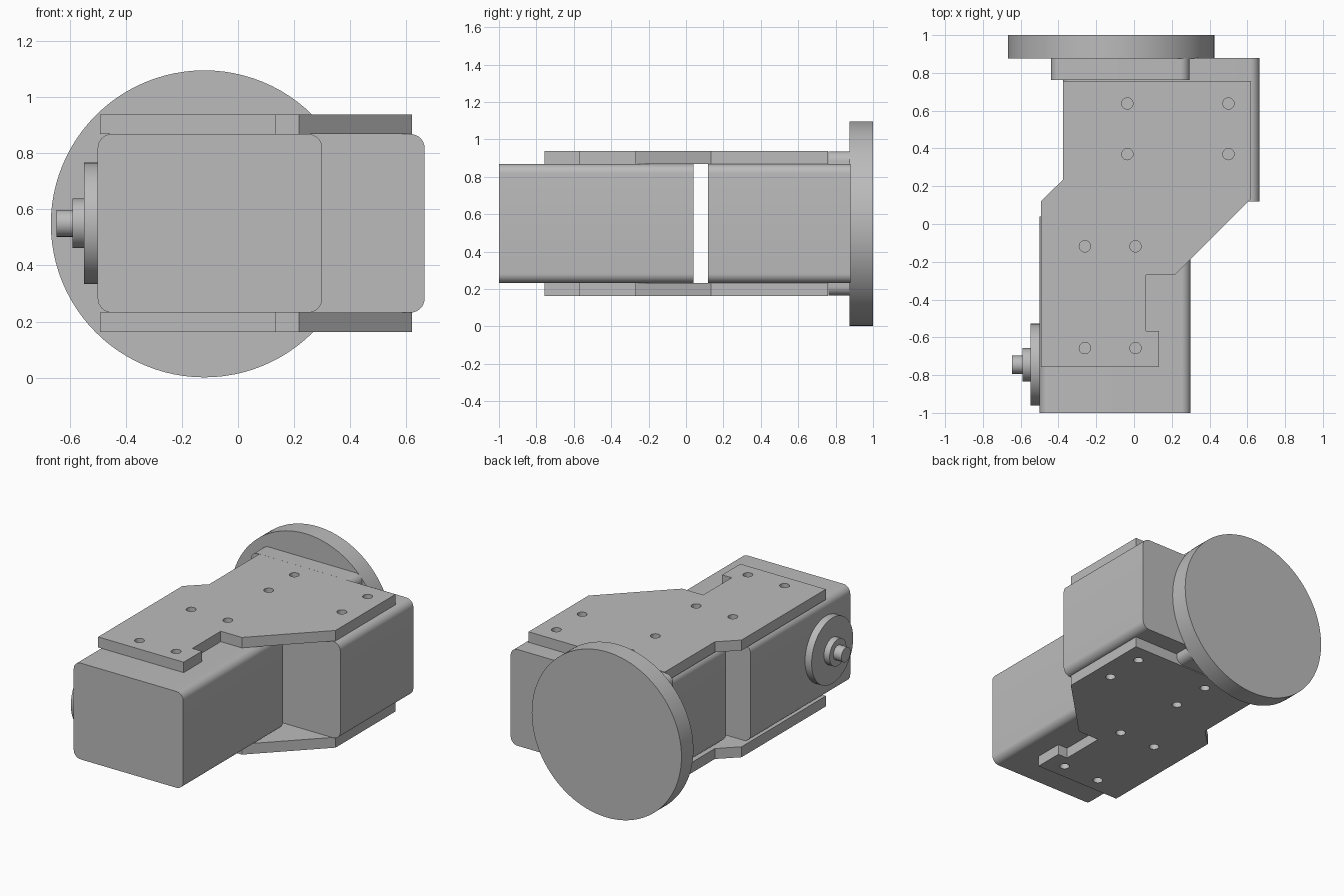
import bpy, math
from mathutils import Matrix

if "Cube" in bpy.data.objects:
    bpy.data.objects.remove(bpy.data.objects["Cube"])

grey = bpy.data.materials.new("plain grey")
grey.diffuse_color = (0.5, 0.5, 0.5, 1)
grey.use_nodes = True
grey.node_tree.nodes["Principled BSDF"].inputs["Base Color"].default_value = grey.diffuse_color
MID_Z = 0.55


def circle(cx, cy, r, n):
    return [(cx + r * math.cos(2 * math.pi * i / n),
             cy + r * math.sin(2 * math.pi * i / n)) for i in range(n)]


def rounded_rect(x0, x1, z0, z1, r, steps=8):
    pts = []
    corners = [(x1 - r, z1 - r), (x0 + r, z1 - r), (x0 + r, z0 + r), (x1 - r, z0 + r)]
    for q, (cx, cz) in enumerate(corners):
        for i in range(steps + 1):
            a = math.pi / 2 * (q + i / steps)
            pts.append((cx + r * math.cos(a), cz + r * math.sin(a)))
    return pts


def extrude(name, loops, lo, hi, axis):
    """Fill the outline (further loops are holes) and extrude it from lo to hi along axis."""
    curve = bpy.data.curves.new(name, 'CURVE')
    curve.dimensions = '2D'
    curve.fill_mode = 'BOTH'
    curve.extrude = (hi - lo) / 2
    for loop in loops:
        s = curve.splines.new('POLY')
        s.points.add(len(loop) - 1)
        for p, (u, v) in zip(s.points, loop):
            p.co = (u, v, 0, 1)
        s.use_cyclic_u = True
    ob = bpy.data.objects.new(name, curve)
    bpy.context.collection.objects.link(ob)
    bpy.ops.object.select_all(action='DESELECT')
    ob.select_set(True)
    bpy.context.view_layer.objects.active = ob
    bpy.ops.object.convert(target='MESH')
    ob = bpy.context.object
    mid = (lo + hi) / 2
    turn = {'X': Matrix(((0, 0, 1, mid), (1, 0, 0, 0), (0, 1, 0, 0), (0, 0, 0, 1))),
            'Y': Matrix(((1, 0, 0, 0), (0, 0, -1, mid), (0, 1, 0, 0), (0, 0, 0, 1))),
            'Z': Matrix.Translation((0, 0, mid))}[axis]
    ob.data.transform(turn)
    ob.data.materials.clear()
    ob.data.materials.append(grey)
    bpy.ops.object.mode_set(mode='EDIT')
    bpy.ops.mesh.select_all(action='SELECT')
    bpy.ops.mesh.remove_doubles(threshold=0.0001)
    bpy.ops.mesh.normals_make_consistent(inside=False)
    bpy.ops.object.mode_set(mode='OBJECT')
    bpy.ops.object.shade_smooth_by_angle(angle=math.radians(30))
    return ob


# Two motor housings with rounded long edges
extrude("front_motor", [rounded_rect(-0.50, 0.30, 0.232, 0.868, 0.05)], -1.0, 0.04, 'Y')
extrude("rear_motor", [rounded_rect(-0.375, 0.665, 0.232, 0.868, 0.05)], 0.118, 0.88, 'Y')

# Bracket plates above and below, with screw holes
outline = [(-0.492, -0.757), (0.133, -0.757), (0.133, -0.567), (0.063, -0.567),
           (0.063, -0.27), (0.217, -0.27), (0.62, 0.133), (0.62, 0.758),
           (-0.375, 0.758), (-0.375, 0.235), (-0.492, 0.122)]
hole_centres = [(x, y) for x in (-0.035, 0.50) for y in (0.37, 0.638)]
hole_centres += [(x, y) for x in (-0.26, 0.008) for y in (-0.657, -0.118)]
holes = [circle(x, y, 0.03, 24) for x, y in hole_centres]
for name, lo, hi in (("lower_plate", 0.163, 0.232), ("upper_plate", 0.868, 0.937)):
    extrude(name, [outline] + holes, lo, hi, 'Z')

# Wheel and its rounded mounting block
extrude("wheel_mount", [rounded_rect(-0.44, 0.295, 0.165, 0.935, 0.05)], 0.762, 0.878, 'Y')
extrude("wheel", [circle(-0.12, 0.548, 0.547, 96)], 0.875, 1.0, 'Y')

# Stepped output shaft on the left side
for name, r, lo, hi in (("shaft_flange", 0.217, -0.548, -0.50),
                        ("shaft_collar", 0.088, -0.589, -0.548),
                        ("shaft_tip", 0.048, -0.647, -0.589)):
    extrude(name, [circle(-0.745, MID_Z, r, 48)], lo, hi, 'X')
